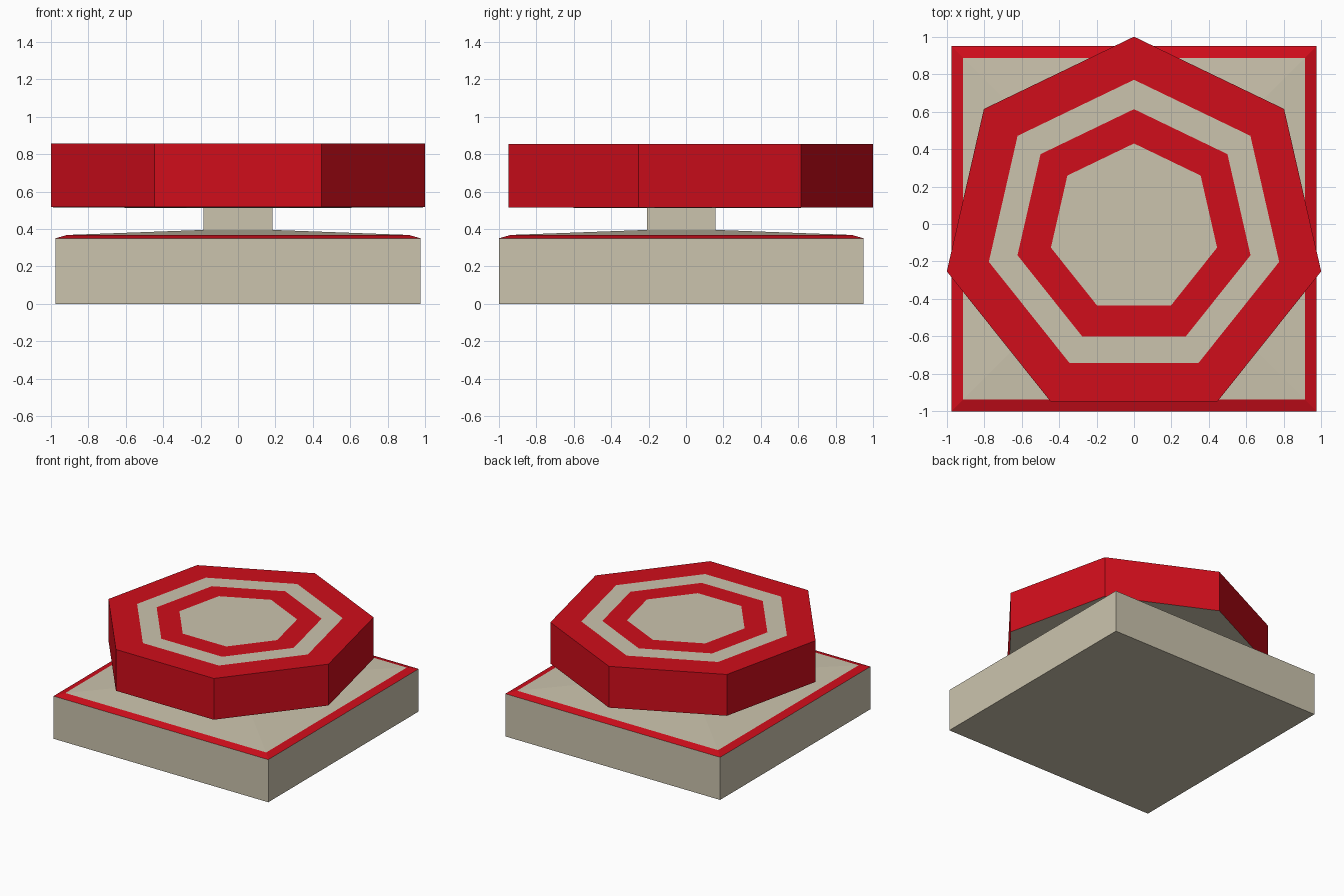
import bpy
import bmesh
from math import cos, sin, pi, sqrt

if "Cube" in bpy.data.objects:
    bpy.data.objects.remove(bpy.data.objects["Cube"])

CENTRE_Y = -0.025


def material(name, color):
    m = bpy.data.materials.new(name)
    m.diffuse_color = (*color, 1)
    m.use_nodes = True
    m.node_tree.nodes["Principled BSDF"].inputs["Base Color"].default_value = m.diffuse_color
    return m


beige = material("beige", (0.60, 0.55, 0.42))
red = material("red", (0.63, 0.004, 0.011))


def loft(name, sides, start, rings, bands, caps):
    """Stack polygon rings (radius, z); bands and caps are material indices (None = open)."""
    bm = bmesh.new()
    loops = []
    for r, z in rings:
        angles = [start + 2 * pi * i / sides for i in range(sides)]
        loops.append([bm.verts.new((r * cos(a), r * sin(a) + CENTRE_Y, z)) for a in angles])
    for lower, upper, mat in zip(loops, loops[1:], bands):
        for i in range(sides):
            j = (i + 1) % sides
            bm.faces.new((lower[i], lower[j], upper[j], upper[i])).material_index = mat
    if caps[0] is not None:
        bm.faces.new(loops[0][::-1]).material_index = caps[0]
    if caps[1] is not None:
        bm.faces.new(loops[-1]).material_index = caps[1]
    mesh = bpy.data.meshes.new(name)
    bm.to_mesh(mesh)
    bm.free()
    mesh.materials.append(beige)
    mesh.materials.append(red)
    obj = bpy.data.objects.new(name, mesh)
    bpy.context.collection.objects.link(obj)
    return obj


def square(half, z):
    return (half * sqrt(2), z)


# Square base with red chamfer, gently sloping top and the neck rising from it
loft("base_and_neck", 4, pi / 4,
     [square(0.975, 0), square(0.975, 0.35), square(0.912, 0.368),
      square(0.183, 0.395), square(0.183, 0.511)],
     [0, 1, 0, 0], (0, None))

# Seven-sided disc: shallow beige underside, red rim, concentric flat bands on top
loft("heptagon_top", 7, pi / 2,
     [(0.29, 0.511), (1.025, 0.516), (1.025, 0.855), (0.795, 0.855),
      (0.638, 0.855), (0.455, 0.855)],
     [0, 1, 1, 0, 1], (0, 0))
